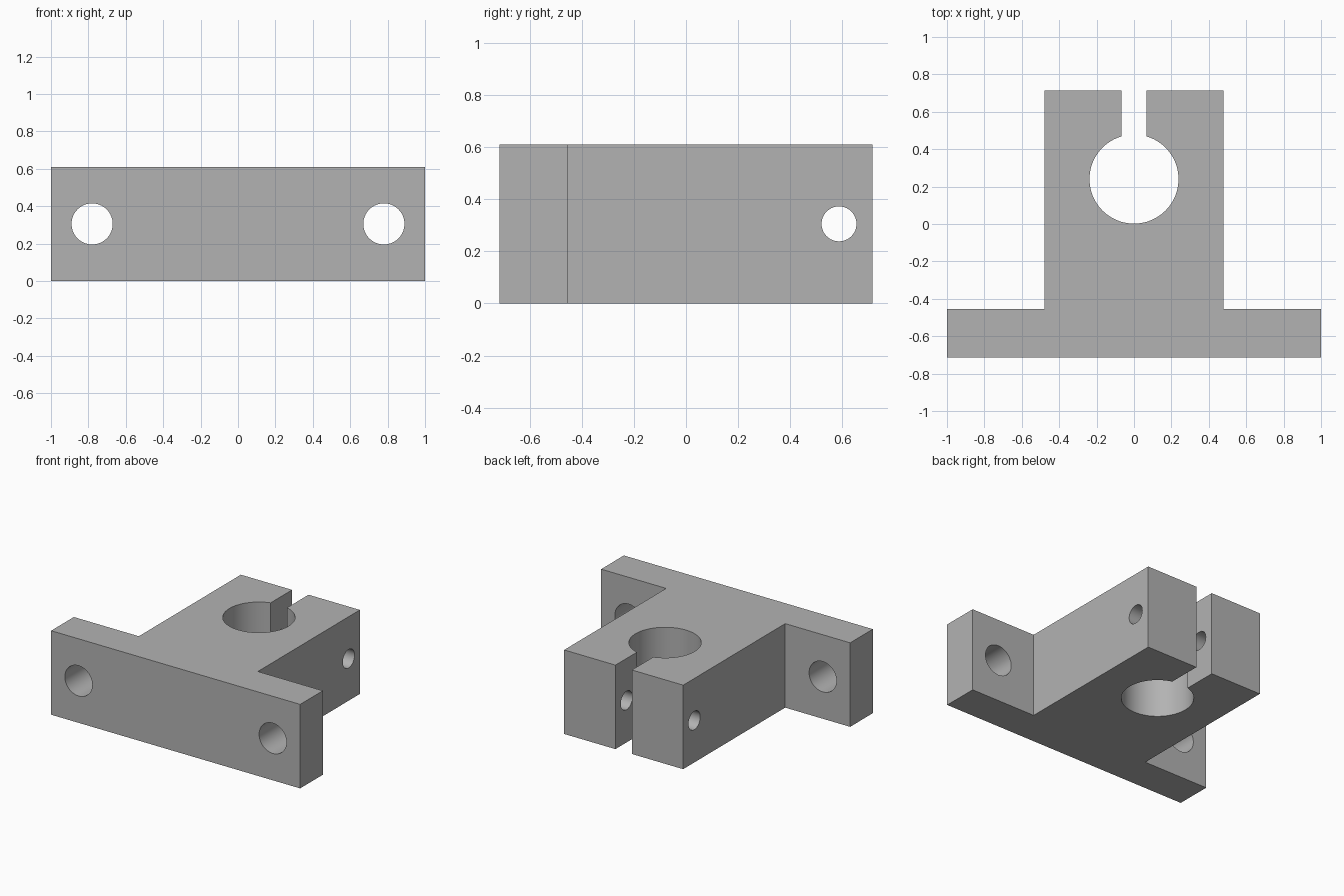
import bpy
import bmesh
from math import asin, cos, sin, pi
from mathutils import Matrix

if "Cube" in bpy.data.objects:
    bpy.data.objects.remove(bpy.data.objects["Cube"], do_unlink=True)

HEIGHT = 0.61
BACK = 0.715           # half depth
FLANGE_Y = -0.455      # rear face of the flange
BODY_X = 0.478         # half width of the clamp body
SLOT_X = 0.066         # half width of the clamp slot
BORE_Y, BORE_R = 0.24, 0.238

grey = bpy.data.materials.new("plain grey")
grey.use_nodes = True
colour = (0.45, 0.45, 0.45, 1)
grey.diffuse_color = colour
grey.node_tree.nodes["Principled BSDF"].inputs["Base Color"].default_value = colour


def add_object(name, bm):
    mesh = bpy.data.meshes.new(name)
    bmesh.ops.recalc_face_normals(bm, faces=bm.faces)
    bm.to_mesh(mesh)
    bm.free()
    mesh.materials.append(grey)
    obj = bpy.data.objects.new(name, mesh)
    bpy.context.scene.collection.objects.link(obj)
    return obj


def hole_cutter(name, centre, radius, length, axis):
    bm = bmesh.new()
    matrix = Matrix.Translation(centre) @ Matrix.Rotation(pi / 2, 4, axis)
    bmesh.ops.create_cone(bm, cap_ends=True, segments=64, radius1=radius,
                          radius2=radius, depth=length, matrix=matrix)
    obj = add_object(name, bm)
    obj.hide_render = True
    return obj


# T-shaped outline with a round bore that opens into the rear slot
half = [(1, -BACK), (1, FLANGE_Y), (BODY_X, FLANGE_Y), (BODY_X, BACK), (SLOT_X, BACK)]
gap = asin(SLOT_X / BORE_R)
steps = 80
arc = []
for i in range(steps + 1):
    a = pi / 2 - gap - (2 * pi - 2 * gap) * i / steps
    arc.append((BORE_R * cos(a), BORE_Y + BORE_R * sin(a)))
outline = half + arc + [(-x, y) for x, y in reversed(half)]

bm = bmesh.new()
face = bm.faces.new([bm.verts.new((x, y, 0)) for x, y in outline])
extruded = bmesh.ops.extrude_face_region(bm, geom=[face])["geom"]
bmesh.ops.translate(bm, vec=(0, 0, HEIGHT),
                    verts=[v for v in extruded if isinstance(v, bmesh.types.BMVert)])
block = add_object("shaft_clamp_block", bm)

# Two mounting holes through the flange and one cross hole for the clamp screw
cutters = [hole_cutter("mounting_hole_" + side, (x, -0.585, HEIGHT / 2), 0.11, 0.6, "X")
           for side, x in (("left", 0.78), ("right", -0.78))]
cutters.append(hole_cutter("clamp_screw_hole", (0, 0.587, HEIGHT / 2), 0.067, 1.4, "Y"))
for cutter in cutters:
    cut = block.modifiers.new(cutter.name, "BOOLEAN")
    cut.operation = "DIFFERENCE"
    cut.solver = "EXACT"
    cut.object = cutter

# Bake the cuts and remove the cutters
graph = bpy.context.evaluated_depsgraph_get()
baked = bpy.data.meshes.new_from_object(block.evaluated_get(graph))
block.modifiers.clear()
block.data = baked
for cutter in cutters:
    bpy.data.objects.remove(cutter, do_unlink=True)

# Smooth hole walls, sharp edges elsewhere
bpy.ops.object.select_all(action="DESELECT")
block.select_set(True)
bpy.context.view_layer.objects.active = block
bpy.ops.object.shade_smooth_by_angle(angle=pi / 6)
